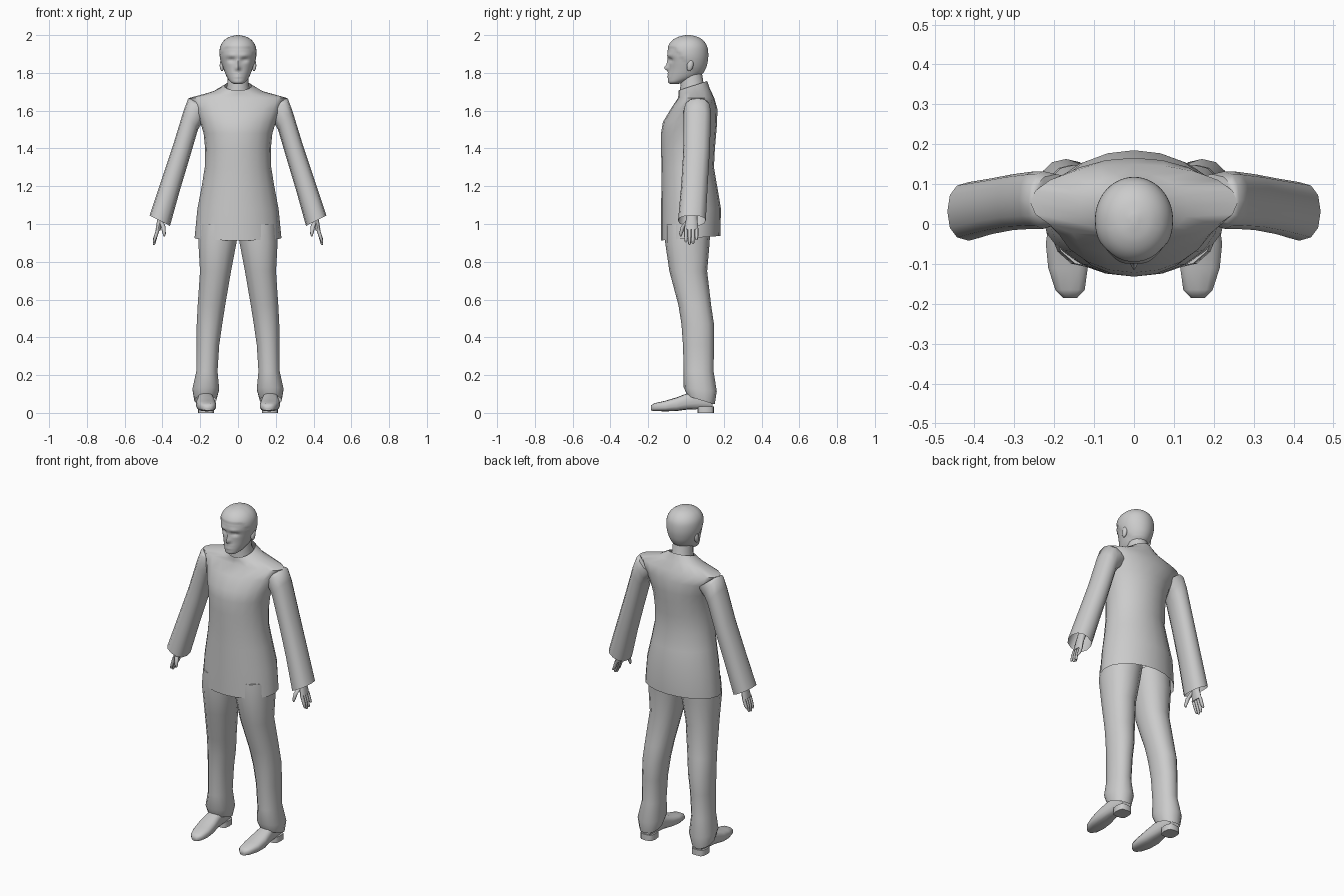
import bpy
import bmesh
import math
from mathutils import Vector, Matrix

cube = bpy.data.objects.get("Cube")
if cube:
    bpy.data.objects.remove(cube)

grey = bpy.data.materials.new("plain_grey")
grey.use_nodes = True
COLOUR = (0.6, 0.6, 0.6, 1)
grey.diffuse_color = COLOUR
grey.node_tree.nodes["Principled BSDF"].inputs["Base Color"].default_value = COLOUR


def finish(name, bm, angle=60):
    """Turn a bmesh into a smooth shaded grey object."""
    bmesh.ops.recalc_face_normals(bm, faces=bm.faces)
    mesh = bpy.data.meshes.new(name)
    bm.to_mesh(mesh)
    bm.free()
    mesh.materials.append(grey)
    obj = bpy.data.objects.new(name, mesh)
    bpy.context.collection.objects.link(obj)
    bpy.ops.object.select_all(action='DESELECT')
    obj.select_set(True)
    bpy.context.view_layer.objects.active = obj
    bpy.ops.object.shade_smooth_by_angle(angle=math.radians(angle))
    return obj


def smooth_rows(rows, steps):
    """Catmull-Rom interpolation between the rows of a section table."""
    out = []
    last = len(rows) - 1
    for i in range(last):
        quad = [rows[max(0, min(last, i + k))] for k in (-1, 0, 1, 2)]
        for s in range(steps):
            t = s / steps
            out.append([b + t * ((c - a) + t * ((2 * a - 5 * b + 4 * c - d)
                        + t * (3 * b - a - 3 * c + d))) / 2
                        for a, b, c, d in zip(*quad)])
    return out + [rows[-1]]


def level(x0, x1, z, y0, y1, tilt=0):
    """Horizontal section; tilt raises the back and lowers the front."""
    return slanted(x0, z, x1, z, y0, y1, tilt)


def slanted(x0, z0, x1, z1, y0, y1, tilt=0):
    """Section spanning two points seen from the front, and a depth range."""
    centre = Vector((x0 + x1, y0 + y1, z0 + z1)) / 2
    return centre, Vector((x1 - x0, 0, z1 - z0)) / 2, Vector((0, (y1 - y0) / 2, tilt))


def upright(y, x0, x1, z0, z1):
    """Section across the depth axis."""
    return (Vector(((x0 + x1) / 2, y, (z0 + z1) / 2)),
            Vector(((x1 - x0) / 2, 0, 0)), Vector((0, 0, (z1 - z0) / 2)))


def loft(name, sections, sides=16, caps=(True, True), mirror=1, square=1, shape=None, angle=60):
    """Skin a row of elliptical sections; square below one makes them boxier."""
    bm = bmesh.new()
    rings = []
    for c, u, v in sections:
        ring = []
        for k in range(sides):
            a = math.tau * k / sides - math.pi / 2
            ca, sa = math.cos(a), math.sin(a)
            p = (c + u * math.copysign(abs(ca) ** square, ca)
                 + v * math.copysign(abs(sa) ** square, sa))
            p.x *= mirror
            ring.append(bm.verts.new(shape(p) if shape else p))
        rings.append(ring)
    for low, high in zip(rings, rings[1:]):
        for k in range(sides):
            j = (k + 1) % sides
            bm.faces.new((low[k], low[j], high[j], high[k]))
    for wanted, ring in zip(caps, (rings[0], rings[-1])):
        if wanted:
            bm.faces.new(ring)
    return finish(name, bm, angle)


def bump(p, x, z, sx, sz):
    return math.exp(-((abs(p.x) - x) / sx) ** 2 - ((p.z - z) / sz) ** 2)


def face(p):
    """Press the face features and the raised hair into the head."""
    p = p.copy()
    back = min(1, max(0, (p.y + 0.06) / 0.11))
    if p.z > 1.935 - 0.135 * back:
        p.x *= 1.04
        p.y -= 0.003 if p.y < 0 else -0.003
    elif p.y < -0.02:
        p.y -= 0.022 * bump(p, 0, 1.825, 0.011, 0.014)       # nose tip
        p.y -= 0.010 * bump(p, 0, 1.85, 0.009, 0.025)        # nose bridge
        p.y += 0.013 * bump(p, 0.034, 1.868, 0.018, 0.011)   # eye sockets
        p.y -= 0.006 * bump(p, 0.034, 1.893, 0.025, 0.010)   # brows
        p.y -= 0.008 * bump(p, 0, 1.787, 0.022, 0.010)       # lips
        p.y += 0.007 * bump(p, 0, 1.787, 0.024, 0.003)       # mouth line
    return p


# Head: height, half width, front, back
head_rows = [
    (1.742, 0.022, -0.085, -0.04), (1.752, 0.04, -0.095, 0.0),
    (1.78, 0.06, -0.095, 0.07), (1.82, 0.076, -0.091, 0.1),
    (1.86, 0.088, -0.092, 0.112), (1.9, 0.094, -0.098, 0.115),
    (1.94, 0.09, -0.092, 0.109), (1.97, 0.073, -0.072, 0.09),
    (1.99, 0.045, -0.04, 0.06), (2.0, 0.008, 0.0, 0.02)]
loft("head", [level(-w, w, z, f, b) for z, w, f, b in smooth_rows(head_rows, 5)],
     sides=48, shape=face)

# Neck
loft("neck", [level(-w, w, z, f, b, t) for z, w, f, b, t in (
    (1.69, 0.068, -0.035, 0.11, 0.02), (1.74, 0.057, -0.03, 0.092, 0.01),
    (1.83, 0.055, -0.03, 0.08, 0))])

# Jacket body: height, half width, front, back, tilt
jacket_rows = [
    (0.925, 0.23, -0.132, 0.182, 0.012), (1.08, 0.215, -0.132, 0.185, 0),
    (1.2, 0.192, -0.13, 0.165, 0), (1.3, 0.176, -0.13, 0.148, 0),
    (1.4, 0.174, -0.132, 0.153, 0), (1.48, 0.182, -0.132, 0.16, 0),
    (1.54, 0.2, -0.122, 0.165, 0), (1.61, 0.23, -0.08, 0.166, 0),
    (1.667, 0.26, -0.042, 0.15, 0), (1.7, 0.135, -0.04, 0.128, 0.012),
    (1.732, 0.072, -0.04, 0.112, 0.025)]
loft("jacket", [level(-w, w, z, f, b, t) for z, w, f, b, t in jacket_rows],
     sides=20, caps=(False, False))

for side, m in (("left", 1), ("right", -1)):
    # Sleeve, open at the cuff
    loft(side + "_sleeve", [slanted(*s) for s in (
        (0.14, 1.58, 0.25, 1.666, 0.0, 0.125),
        (0.19, 1.535, 0.264, 1.664, -0.012, 0.132),
        (0.212, 1.5, 0.288, 1.6, -0.012, 0.132),
        (0.262, 1.33, 0.343, 1.42, -0.015, 0.125),
        (0.31, 1.17, 0.4, 1.25, -0.025, 0.115),
        (0.36, 0.99, 0.468, 1.045, -0.042, 0.105))],
        sides=12, caps=(True, False), mirror=m, square=0.85)

    # Palm
    loft(side + "_palm", [slanted(*s) for s in (
        (0.375, 1.07, 0.415, 1.085, 0.005, 0.06),
        (0.395, 1.02, 0.427, 1.03, 0.0, 0.06),
        (0.41, 0.965, 0.437, 0.972, -0.01, 0.066))],
        sides=10, mirror=m)

    # Four fingers
    for i, tip in enumerate((0.902, 0.89, 0.895, 0.915)):
        y = i * 0.0185
        loft(f"{side}_finger_{i + 1}", [slanted(x - r, z, x + r, z, y - r, y + r)
             for x, z, r in ((0.423, 0.975, 0.01), (0.436, 0.935, 0.0095),
                             (0.444, tip + 0.006, 0.007), (0.446, tip, 0.003))],
             sides=8, mirror=m)

    # Thumb
    loft(side + "_thumb", [level(x - r, x + r, z, y - r, y + r) for x, y, z, r in (
        (0.408, 0.012, 1.02, 0.012), (0.396, -0.016, 0.985, 0.012),
        (0.391, -0.027, 0.95, 0.009), (0.39, -0.028, 0.935, 0.004))],
        sides=8, mirror=m)

    # Trouser leg: inner, outer, height, front, back, tilt
    loft(side + "_trouser_leg", [level(*s) for s in (
        (0.115, 0.232, 0.067, 0.008, 0.152, -0.022),
        (0.098, 0.243, 0.125, -0.012, 0.163, -0.01),
        (0.107, 0.222, 0.22, -0.012, 0.146, 0),
        (0.098, 0.221, 0.36, -0.016, 0.148, 0),
        (0.082, 0.22, 0.47, -0.024, 0.148, 0),
        (0.066, 0.215, 0.57, -0.04, 0.133, 0),
        (0.035, 0.203, 0.75, -0.088, 0.112, 0),
        (0.006, 0.212, 0.9, -0.11, 0.125, 0),
        (-0.01, 0.205, 1.0, -0.11, 0.13, 0))],
        sides=14, caps=(False, True), mirror=m, square=0.9)

    # Shoe upper
    loft(side + "_shoe", [upright(*s) for s in (
        (-0.185, 0.142, 0.178, 0.012, 0.04),
        (-0.165, 0.123, 0.198, 0.01, 0.052),
        (-0.11, 0.115, 0.216, 0.008, 0.064),
        (-0.05, 0.118, 0.222, 0.01, 0.082),
        (0.01, 0.128, 0.214, 0.018, 0.105),
        (0.08, 0.13, 0.21, 0.02, 0.12),
        (0.14, 0.14, 0.2, 0.02, 0.115))],
        sides=14, mirror=m, square=0.7)

    # Heel block
    loft(side + "_heel", [level(0.128, 0.212, z, 0.06, 0.148) for z in (0, 0.035)],
         sides=12, mirror=m, square=0.6, angle=40)

    # Ear
    bm = bmesh.new()
    bmesh.ops.create_uvsphere(bm, u_segments=12, v_segments=8, radius=1, matrix=(
        Matrix.Translation((m * 0.085, 0.022, 1.84)) @ Matrix.Rotation(-0.2, 4, 'X')
        @ Matrix.Diagonal((0.012, 0.017, 0.032, 1))))
    finish(side + "_ear", bm)
